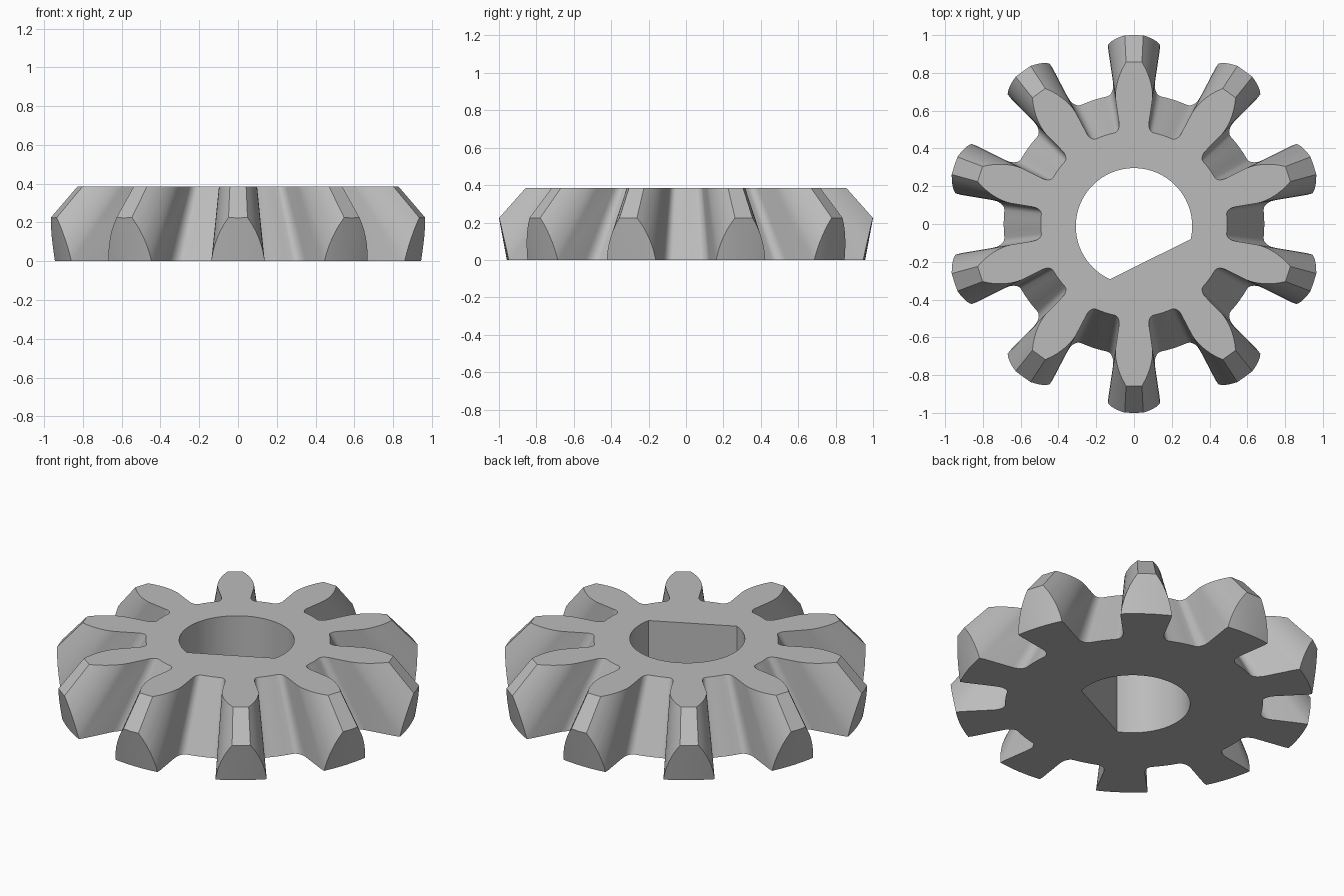
import bpy, bmesh, math
from math import sin, cos, pi

old = bpy.data.objects.get("Cube")
if old:
    bpy.data.objects.remove(old, do_unlink=True)

TEETH = 10
HEIGHT = 0.385
APEX = 1.35          # height where all tooth lines converge
SHRINK = 1 - HEIGHT / APEX

# Material
grey = bpy.data.materials.new("plain grey")
grey.use_nodes = True
colour = (0.5, 0.5, 0.5, 1)
grey.diffuse_color = colour
grey.node_tree.nodes["Principled BSDF"].inputs["Base Color"].default_value = colour


def loft(name, rings):
    """Solid skinned between a lower and an upper ring of points."""
    bm = bmesh.new()
    low, high = [[bm.verts.new(p) for p in ring] for ring in rings]
    n = len(low)
    for i in range(n):
        j = (i + 1) % n
        bm.faces.new((low[i], low[j], high[j], high[i]))
    bm.faces.new(low[::-1])
    bm.faces.new(high)
    mesh = bpy.data.meshes.new(name)
    bm.to_mesh(mesh)
    bm.free()
    obj = bpy.data.objects.new(name, mesh)
    bpy.context.collection.objects.link(obj)
    mesh.materials.append(grey)
    return obj


def circle(r, z, n=120):
    return [(r * cos(2 * pi * i / n), r * sin(2 * pi * i / n), z) for i in range(n)]


# Half tooth profile as (radius, half angle): root, fillet, radial flank, curved tip
half = [(0.69, 0.26), (0.69, 0.208)]
for k in range(1, 6):
    a = k / 5 * pi / 2
    half.append((0.755 - 0.065 * cos(a), 0.208 - 0.061 * sin(a)))
half += [(0.93, 0.147), (0.965, 0.143), (1.0, 0.135), (1.04, 0.123),
         (1.08, 0.108), (1.12, 0.091), (1.16, 0.071), (1.2, 0.049)]
tooth = [(r, -a) for r, a in half] + [(r, a) for r, a in reversed(half)]

# Gear body with tapering teeth
outline = []
for t in range(TEETH):
    mid = pi / 2 + t * 2 * pi / TEETH
    outline += [(r * cos(mid + a), r * sin(mid + a)) for r, a in tooth]
    gap = mid + pi / TEETH
    outline.append((0.69 * cos(gap), 0.69 * sin(gap)))
gear = loft("bevel_gear", [
    [(x, y, 0) for x, y in outline],
    [(x * SHRINK, y * SHRINK, HEIGHT) for x, y in outline]])

# Flared cone that trims the outer ends of the teeth
FLARE = 0.187
trim = loft("outer_trim", [circle(0.958 - 0.1 * FLARE, -0.1),
                           circle(0.958 + 0.5 * FLARE, 0.5)])

# D-shaped shaft hole: an arc closed by a flat chord
start, end = math.radians(-12.8), math.radians(245.5)
arc = [start + (end - start) * i / 64 for i in range(65)]
bore = loft("shaft_hole", [
    [(0.308 * cos(a), -0.012 + 0.308 * sin(a), z) for a in arc] for z in (-0.1, 0.5)])

for cutter, operation in ((trim, "INTERSECT"), (bore, "DIFFERENCE")):
    mod = gear.modifiers.new(cutter.name, "BOOLEAN")
    mod.operation = operation
    mod.solver = "EXACT"
    mod.object = cutter
    bpy.context.view_layer.objects.active = gear
    bpy.ops.object.modifier_apply(modifier=mod.name)
    bpy.data.objects.remove(cutter, do_unlink=True)

# Smooth curved flanks, keep crisp edges
bpy.ops.object.select_all(action="DESELECT")
gear.select_set(True)
bpy.context.view_layer.objects.active = gear
bpy.ops.object.shade_smooth_by_angle(angle=math.radians(25))
